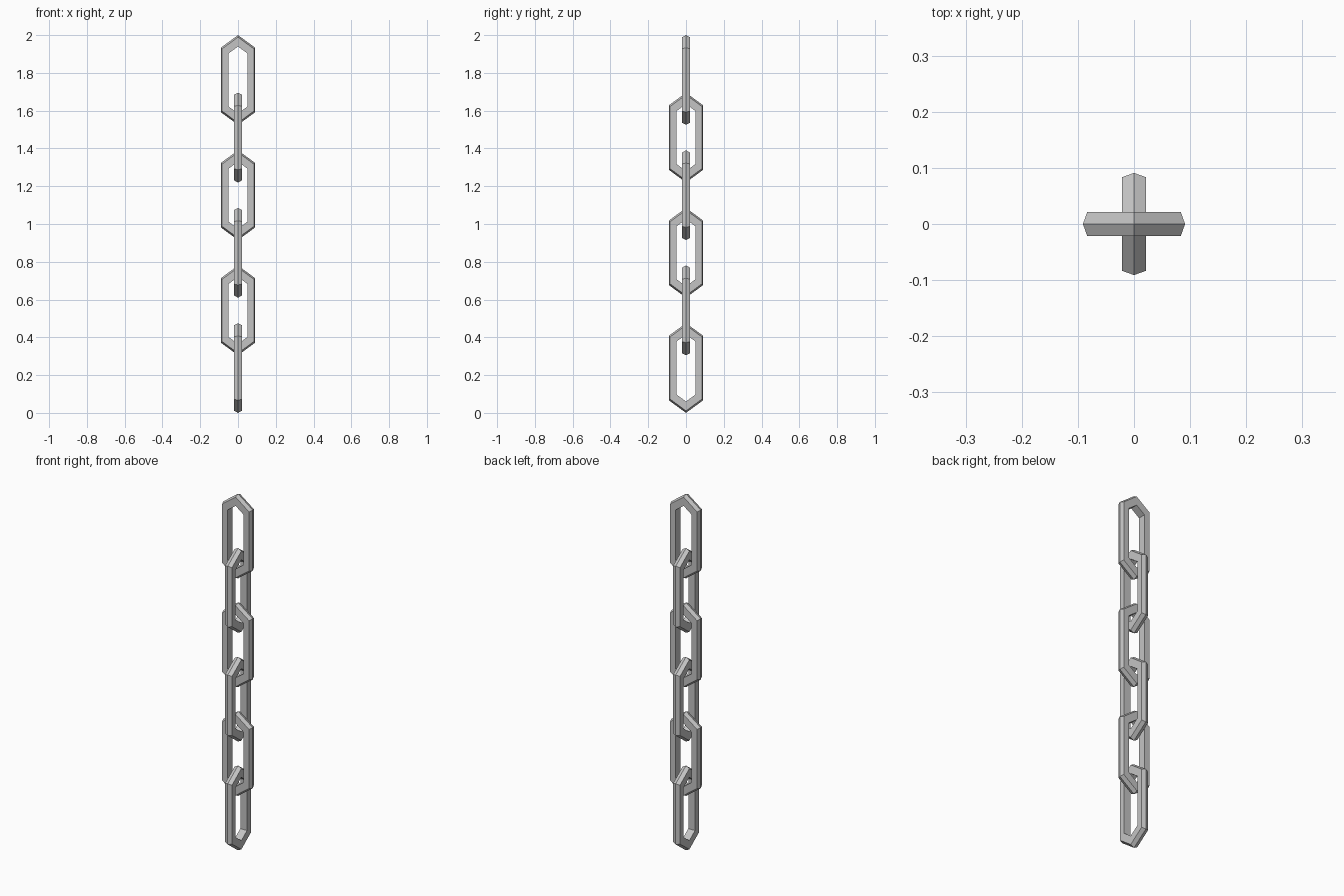
import bpy
import bmesh
from math import radians
from mathutils import Matrix, Vector

LINK_COUNT = 6
LINK_LENGTH = 0.475
SPACING = (2 - LINK_LENGTH) / (LINK_COUNT - 1)
SLOPE = 0.735      # rise of the pointed ends per unit of half width
OUTER = 0.091      # half width at the outer ridge
STRAIGHT = LINK_LENGTH / 2 - 2 * SLOPE * OUTER

# Bar section: half width of the link, offset through its thickness
SECTION = [(OUTER, 0), (0.0835, 0.021), (0.05, 0.021),
           (0.05, -0.021), (0.0835, -0.021)]

# Hexagonal path: side factor, end factor, which end
PATH = [(0, 2, 1), (1, 1, 1), (1, 1, -1),
        (0, 2, -1), (-1, 1, -1), (-1, 1, 1)]

old = bpy.data.objects.get("Cube")
if old:
    bpy.data.objects.remove(old, do_unlink=True)

steel = bpy.data.materials.new("grey steel")
steel.use_nodes = True
colour = (0.55, 0.55, 0.55, 1)
steel.diffuse_color = colour
steel.node_tree.nodes["Principled BSDF"].inputs["Base Color"].default_value = colour


def link_mesh():
    """Sweep the ridged section round a stretched hexagon."""
    bm = bmesh.new()
    rings = []
    for side, rise, end in PATH:
        rings.append([bm.verts.new((side * w, d, end * (STRAIGHT + rise * SLOPE * w)))
                      for w, d in SECTION])
    n = len(SECTION)
    for i, ring in enumerate(rings):
        after = rings[(i + 1) % len(rings)]
        for j in range(n):
            k = (j + 1) % n
            bm.faces.new((ring[j], ring[k], after[k], after[j]))
    bmesh.ops.recalc_face_normals(bm, faces=bm.faces)
    mesh = bpy.data.meshes.new("chain_link")
    bm.to_mesh(mesh)
    bm.free()
    mesh.materials.append(steel)
    return mesh


# Chain of links, each a quarter turn from its neighbour
shape = link_mesh()
for i in range(LINK_COUNT):
    link = bpy.data.objects.new(f"chain_link_{i + 1}", shape)
    bpy.context.collection.objects.link(link)
    height = 2 - LINK_LENGTH / 2 - i * SPACING
    turn = Matrix.Rotation(radians(90 * (i % 2)), 4, "Z")
    link.matrix_world = Matrix.Translation(Vector((0, 0, height))) @ turn
